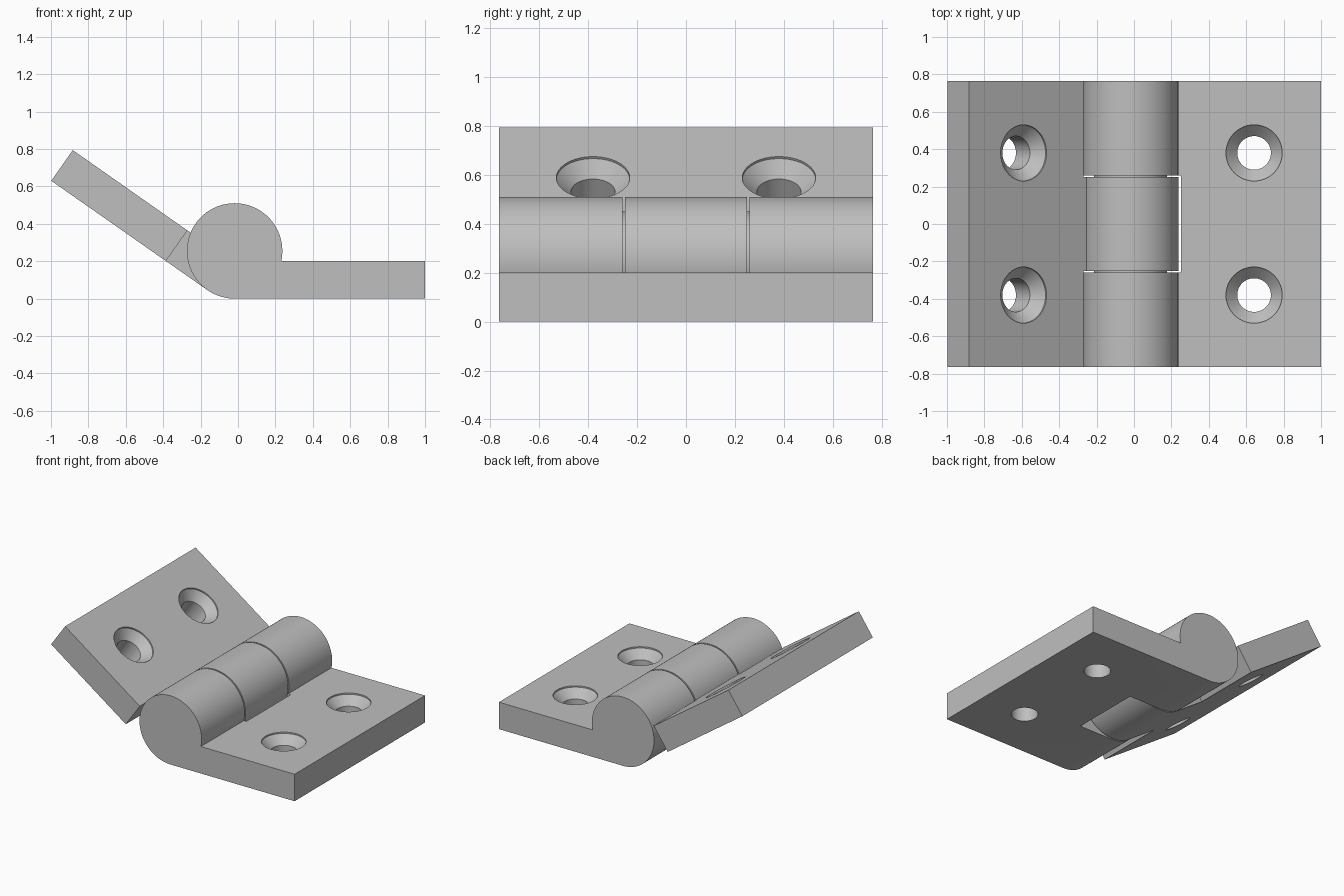
import bpy, bmesh, math
from mathutils import Matrix

cube = bpy.data.objects.get("Cube")
if cube:
    bpy.data.objects.remove(cube, do_unlink=True)

R = 0.255            # barrel radius
THICK = 0.2          # leaf thickness
REACH = 1.018        # barrel axis to leaf end
HALF = 0.765         # half width of the hinge
NOTCH = 0.27         # clearance from the axis
TOP = THICK - R      # leaf top, relative to the axis
AXIS = Matrix.Translation((-0.018, 0, R))
OPEN = Matrix.Rotation(math.radians(35), 4, 'Y') @ Matrix.Rotation(math.pi, 4, 'Z')

steel = bpy.data.materials.new("grey steel")
steel.use_nodes = True
GREY = (0.52, 0.52, 0.52, 1)
steel.diffuse_color = GREY
steel.node_tree.nodes["Principled BSDF"].inputs["Base Color"].default_value = GREY


def make(name, bm):
    bmesh.ops.recalc_face_normals(bm, faces=bm.faces)
    mesh = bpy.data.meshes.new(name)
    bm.to_mesh(mesh)
    bm.free()
    mesh.materials.append(steel)
    obj = bpy.data.objects.new(name, mesh)
    bpy.context.collection.objects.link(obj)
    return obj


def extrude_y(name, outline, half):
    """Extrude an x-z outline symmetrically along y."""
    bm = bmesh.new()
    face = bm.faces.new([bm.verts.new((x, -half, z)) for x, z in outline])
    ext = bmesh.ops.extrude_face_region(bm, geom=[face])["geom"]
    bmesh.ops.translate(bm, vec=(0, 2 * half, 0),
                        verts=[v for v in ext if isinstance(v, bmesh.types.BMVert)])
    return make(name, bm)


def box(name, x0, x1, y0, y1):
    bm = bmesh.new()
    bmesh.ops.create_cube(bm, size=1, matrix=Matrix.Translation(((x0 + x1) / 2, (y0 + y1) / 2, 0))
                          @ Matrix.Diagonal((x1 - x0, y1 - y0, 1, 1)))
    return make(name, bm)


def screw_cutter(x, y):
    """Countersunk screw hole, turned about z."""
    profile = [(0, -0.4), (0.09, -0.4), (0.09, TOP - 0.07), (0.15, TOP - 0.01), (0.15, 0.1), (0, 0.1)]
    bm = bmesh.new()
    verts = [bm.verts.new((r, 0, z)) for r, z in profile]
    edges = [bm.edges.new(pair) for pair in zip(verts, verts[1:])]
    bmesh.ops.spin(bm, geom=verts + edges, cent=(0, 0, 0), axis=(0, 0, 1),
                   angle=math.tau, steps=48, use_duplicate=False)
    bmesh.ops.remove_doubles(bm, verts=bm.verts, dist=0.0001)
    bmesh.ops.translate(bm, vec=(x, y, 0), verts=bm.verts)
    return make("screw_cutter", bm)


def finish(obj, matrix):
    bpy.ops.object.select_all(action='DESELECT')
    obj.select_set(True)
    bpy.context.view_layer.objects.active = obj
    for mod in list(obj.modifiers):
        bpy.ops.object.modifier_apply(modifier=mod.name)
    bpy.ops.object.shade_smooth_by_angle(angle=math.radians(25))
    obj.matrix_world = matrix


def leaf(name, notches, matrix):
    """Plate rolled into a solid barrel, with knuckle notches and screw holes cut out."""
    start, sweep = -math.pi / 2, -1.5 * math.pi - (math.pi / 2 - math.asin(-TOP / R)) + math.pi / 2
    sweep = -(1.5 * math.pi + math.asin(-TOP / R))
    arc = [start + sweep * i / 80 for i in range(81)]
    outline = [(R * math.cos(a), R * math.sin(a)) for a in arc] + [(REACH, TOP), (REACH, -R)]
    obj = extrude_y(name, outline, HALF)
    cutters = [box("notch_cutter", -0.5, NOTCH, y0, y1) for y0, y1 in notches]
    cutters += [screw_cutter(0.66, y) for y in (-0.38, 0.38)]
    for cutter in cutters:
        cutter.hide_render = True
        mod = obj.modifiers.new("cut", 'BOOLEAN')
        mod.operation, mod.solver, mod.object = 'DIFFERENCE', 'EXACT', cutter
    bpy.context.view_layer.update()
    finish(obj, matrix)
    for cutter in cutters:
        bpy.data.objects.remove(cutter, do_unlink=True)


# Flat leaf with two outer knuckles
leaf("flat_leaf", [(-0.26, 0.26)], AXIS)

# Raised leaf with the middle knuckle
leaf("raised_leaf", [(-1, -0.25), (0.25, 1)], AXIS @ OPEN)

# Pin seen in the gaps between the knuckles
ring = [math.tau * i / 64 for i in range(64)]
pin = extrude_y("hinge_pin", [(0.195 * math.cos(a), 0.195 * math.sin(a)) for a in ring], 0.27)
finish(pin, AXIS)
